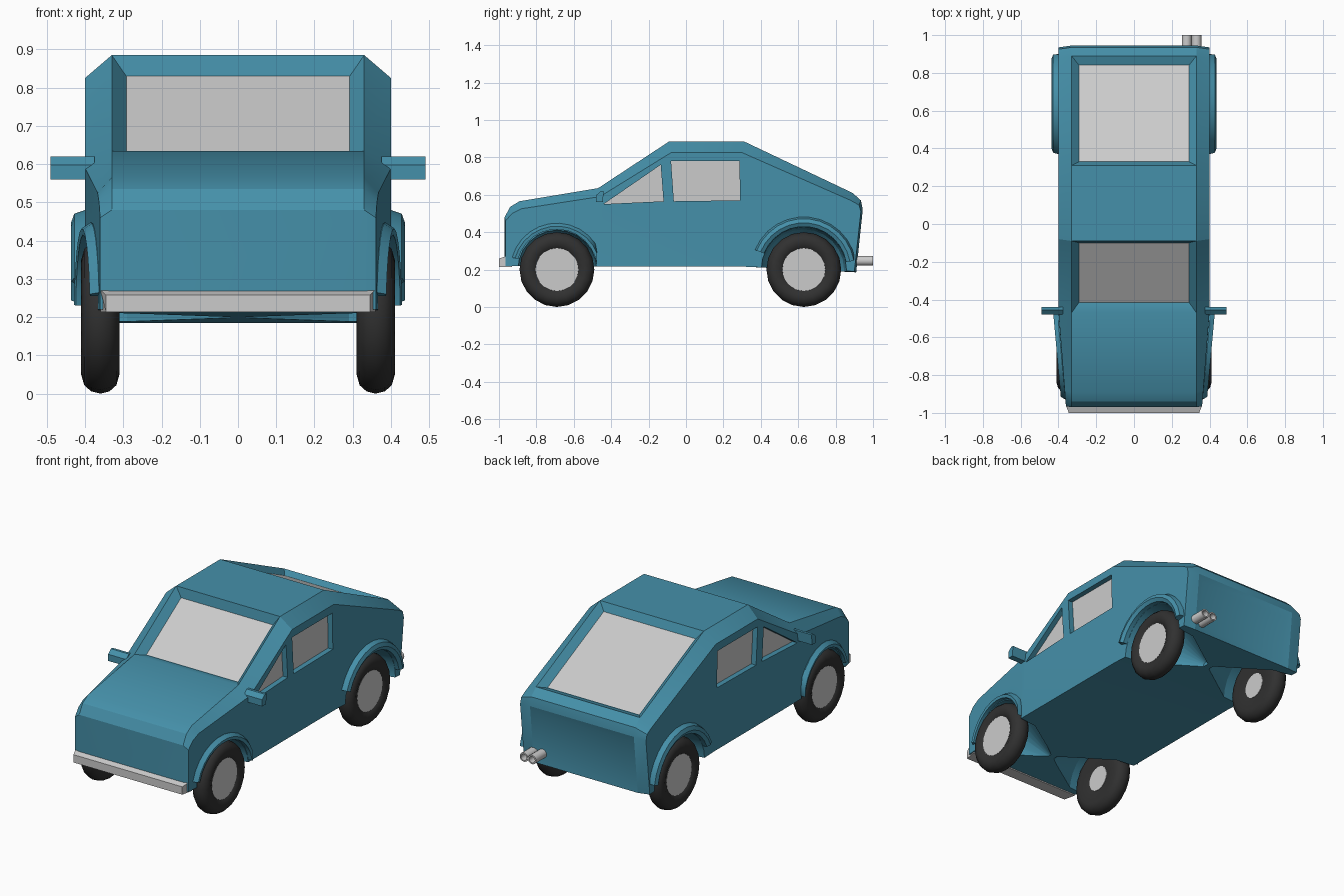
import bpy, bmesh
from math import sin, cos, pi, radians

if "Cube" in bpy.data.objects:
    bpy.data.objects.remove(bpy.data.objects["Cube"])


def material(name, col):
    m = bpy.data.materials.new(name)
    m.diffuse_color = (*col, 1)
    m.use_nodes = True
    m.node_tree.nodes["Principled BSDF"].inputs["Base Color"].default_value = m.diffuse_color
    return m


PAINT = material("paint", (0.06, 0.28, 0.40))
RUBBER = material("rubber", (0.03, 0.03, 0.03))


def finish(name, bm, mat=None, mirror=False):
    bmesh.ops.recalc_face_normals(bm, faces=bm.faces[:])
    me = bpy.data.meshes.new(name)
    bm.to_mesh(me)
    bm.free()
    ob = bpy.data.objects.new(name, me)
    bpy.context.collection.objects.link(ob)
    if mat:
        me.materials.append(mat)
    if mirror:
        ob.modifiers.new("mirror", "MIRROR")
    return ob


def smooth(ob, angle=32):
    bpy.ops.object.select_all(action="DESELECT")
    ob.select_set(True)
    bpy.context.view_layer.objects.active = ob
    bpy.ops.object.shade_smooth_by_angle(angle=radians(angle))


def loft(bm, rings, cap=True, closed=False):
    """Join rings of points with quads; cap the ends or close into a loop."""
    vs = [[bm.verts.new(p) for p in r] for r in rings]
    pairs = list(zip(vs, vs[1:])) + ([(vs[-1], vs[0])] if closed else [])
    for a, b in pairs:
        for i in range(len(a)):
            j = (i + 1) % len(a)
            bm.faces.new((a[i], a[j], b[j], b[i]))
    if cap and not closed:
        bm.faces.new(vs[0])
        bm.faces.new(vs[-1])


def lathe(bm, prof, c, axis="x", n=20, closed=False):
    """Revolve (radius, offset) points about an x or y axis through c."""
    rings = []
    for r, o in prof:
        ring = []
        for k in range(n):
            u, v = r * cos(2 * pi * k / n), r * sin(2 * pi * k / n)
            ring.append((c[0] + o, c[1] + u, c[2] + v) if axis == "x"
                        else (c[0] + u, c[1] + o, c[2] + v))
        rings.append(ring)
    loft(bm, rings, closed=closed)


def prism(bm, pts, x0, x1):
    loft(bm, [[(x, y, z) for y, z in pts] for x in (x0, x1)])


WHEELS = {"front": (-0.69, 0.2), "rear": (0.63, 0.2)}
SIDE_WINDOWS = {
    "front_side_window": [(-0.44, 0.55), (-0.12, 0.565), (-0.135, 0.76)],
    "rear_side_window": [(-0.065, 0.565), (0.29, 0.57), (0.285, 0.78), (-0.08, 0.78)],
}

# Body shell: centre profile paired with a lower side profile gives the chamfer
centre = [(-0.97, 0.22), (-0.97, 0.48), (-0.94, 0.535), (-0.89, 0.565), (-0.47, 0.635),
          (-0.09, 0.885), (0.31, 0.885), (0.89, 0.61), (0.935, 0.57), (0.945, 0.52),
          (0.91, 0.185), (0.32, 0.215), (-0.47, 0.215)]
side = [(-0.965, 0.22), (-0.965, 0.46), (-0.93, 0.50), (-0.88, 0.525), (-0.46, 0.59),
        (-0.08, 0.825), (0.30, 0.825), (0.88, 0.57), (0.925, 0.545), (0.935, 0.51),
        (0.90, 0.19), (0.32, 0.215), (-0.47, 0.215)]
bm = bmesh.new()
rows = []
for (cy, cz), (sy, sz) in zip(centre, side):
    w = 0.40 - 0.08 * max(0, -0.47 - sy)
    rows.append([bm.verts.new(p) for p in
                 ((-w, sy, sz), (-0.33, cy, cz), (0.33, cy, cz), (w, sy, sz))])
mid = []
for a, b in zip(rows, rows[1:] + rows[:1]):
    for k in range(3):
        f = bm.faces.new((a[k], a[k + 1], b[k + 1], b[k]))
        if k == 1:
            mid.append(f)
for k in (0, 3):
    col = [r[k] for r in rows]
    bm.faces.new(col[:5] + col[12:])
    bm.faces.new(col[4:])
bmesh.ops.recalc_face_normals(bm, faces=bm.faces[:])
# Recessed windscreen, rear window and tail panel
panes = {}
for name, i, t, d in (("windscreen", 4, 0.055, 0.042), ("rear_window", 6, 0.055, 0.035),
                      ("tail_panel", 9, 0.055, 0.012)):
    f = mid[i]
    bmesh.ops.inset_region(bm, faces=[f], thickness=t)
    n = f.normal.copy()
    for v in f.verts:
        v.co -= n * d
    if i != 9:
        panes[name] = [v.co + n * 0.003 for v in f.verts]
body = finish("body", bm, PAINT)

# Cutters: wheel wells tapering to the centre line, and side window recesses
bm = bmesh.new()
for key, r in (("front", 0.22), ("rear", 0.235)):
    lathe(bm, [(0.02, 0.02), (r - 0.02, 0.29), (r, 0.46)], (0, *WHEELS[key]), n=24)
for pts in SIDE_WINDOWS.values():
    prism(bm, pts, 0.367, 0.46)
cutter = finish("cutter", bm, PAINT, mirror=True)
cutter.hide_render = True
cut = body.modifiers.new("cut", "BOOLEAN")
cut.operation = "DIFFERENCE"
cut.solver = "EXACT"
cut.object = cutter
bpy.context.view_layer.objects.active = body
bpy.ops.object.modifier_apply(modifier="cut")
bpy.data.objects.remove(cutter)
smooth(body, 25)

# Glass
for name, pts in panes.items():
    bm = bmesh.new()
    bm.faces.new([bm.verts.new(p) for p in pts])
    finish(name, bm)
for name, pts in SIDE_WINDOWS.items():
    bm = bmesh.new()
    prism(bm, pts, 0.36, 0.37)
    finish(name, bm, mirror=True)

# Wheels: rounded tyre and plain hub
for key, (y, z) in WHEELS.items():
    bm = bmesh.new()
    lathe(bm, [(0.07, -0.035), (0.15, -0.05), (0.178, -0.042), (0.194, -0.024), (0.2, 0),
               (0.194, 0.024), (0.178, 0.042), (0.15, 0.05), (0.112, 0.035)],
          (0.36, y, z), closed=True)
    smooth(finish(key + "_tyre", bm, RUBBER, mirror=True), 40)
    bm = bmesh.new()
    lathe(bm, [(0.072, -0.037), (0.08, 0), (0.115, 0.037)], (0.36, y, z))
    finish(key + "_hub", bm, mirror=True)

# Flared wheel arches, swept round each wheel (slant follows the tapered nose)
for key, sec, a0, a1, slant in (
        ("front", [(0.215, 0.35), (0.215, 0.405), (0.232, 0.408), (0.248, 0.385), (0.24, 0.35)],
         8, 165, 0.09),
        ("rear", [(0.228, 0.38), (0.23, 0.425), (0.25, 0.436), (0.272, 0.428), (0.288, 0.38)],
         10, 158, 0.0)):
    y0, z0 = WHEELS[key]
    bm = bmesh.new()
    rings = []
    for k in range(13):
        a = radians(a0 + (a1 - a0) * k / 12)
        rings.append([(x + slant * r * cos(a), min(y0 + r * cos(a), 0.9 if y0 > 0 else -0.475),
                       z0 + r * sin(a)) for r, x in sec])
    loft(bm, rings)
    smooth(finish(key + "_wheel_arch", bm, PAINT, mirror=True))

# Door mirrors
bm = bmesh.new()
prism(bm, [(-0.48, 0.56), (-0.445, 0.56), (-0.44, 0.62), (-0.455, 0.62), (-0.48, 0.598)],
      0.375, 0.49)
finish("door_mirror", bm, PAINT, mirror=True)

# Front bumper
bm = bmesh.new()
prism(bm, [(-0.93, 0.213), (-1.0, 0.213), (-1.0, 0.258), (-0.96, 0.272), (-0.93, 0.272)],
      -0.36, 0.36)
for v in bm.verts:
    if v.co.y < -0.98:
        v.co.x *= 0.96
finish("front_bumper", bm)

# Twin exhaust pipes
bm = bmesh.new()
for x in (0.279, 0.331):
    lathe(bm, [(0.026, 0.88), (0.026, 1.0), (0.018, 1.0), (0.018, 0.88)],
          (x, 0, 0.247), axis="y", n=16, closed=True)
smooth(finish("exhaust_pipes", bm))
